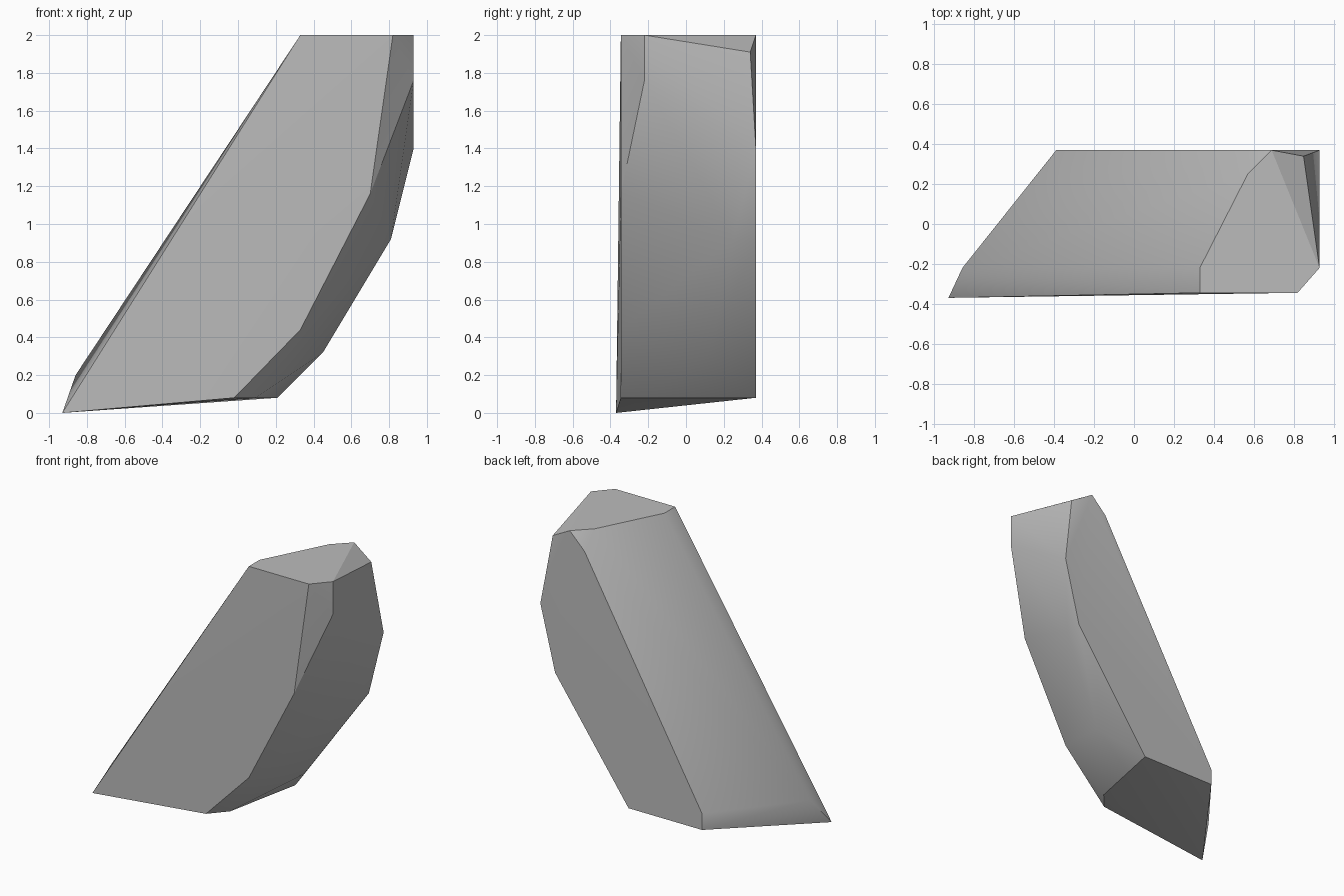
import bpy, bmesh, math

cube = bpy.data.objects.get("Cube")
if cube:
    bpy.data.objects.remove(cube, do_unlink=True)

# Stone colour
stone = bpy.data.materials.new("stone_grey")
stone.use_nodes = True
grey = (0.5, 0.5, 0.5, 1)
stone.diffuse_color = grey
stone.node_tree.nodes["Principled BSDF"].inputs["Base Color"].default_value = grey

# Corners of the slanted slab, as (x, z) outlines on planes of constant y
BACK, REAR, MID, FRONT = 0.37, 0.25, 0.13, -0.22
outlines = {
    BACK: [(-0.39, 0.08), (-0.39, 0.2), (0.57, 1.88), (0.69, 2.0),
           (0.93, 1.4), (0.81, 0.92), (0.21, 0.08)],
    REAR: [(0.57, 2.0), (0.81, 0.92)],
    MID: [(0.45, 0.32)],
    FRONT: [(-0.86, 0.2), (0.33, 2.0), (0.93, 2.0), (0.93, 1.76), (0.09, 0.08)],
}
corners = [(x, y, z) for y, outline in outlines.items() for x, z in outline]

# Front face leans slightly forward towards the low tip
front_outline = [(-0.93, 0.0), (0.33, 2.0), (0.82, 2.0), (0.70, 1.16),
                 (0.33, 0.44), (-0.02, 0.08)]
corners += [(x, -0.345 - 0.027 * max(0, -x), z) for x, z in front_outline]
corners.append((0.85, 0.34, 1.91))  # chipped top corner

# Wrap the corners into one convex rock
bm = bmesh.new()
for co in corners:
    bm.verts.new(co)
hull = bmesh.ops.convex_hull(bm, input=bm.verts[:])
loose = {v for v in hull["geom_interior"] + hull["geom_unused"]
         if isinstance(v, bmesh.types.BMVert)}
bmesh.ops.delete(bm, geom=list(loose), context="VERTS")
bmesh.ops.dissolve_limit(bm, angle_limit=math.radians(1.5),
                         verts=bm.verts[:], edges=bm.edges[:])
bmesh.ops.recalc_face_normals(bm, faces=bm.faces[:])
mesh = bpy.data.meshes.new("rock_slab")
bm.to_mesh(mesh)
bm.free()
mesh.materials.append(stone)

rock = bpy.data.objects.new("rock_slab", mesh)
bpy.context.collection.objects.link(rock)
bpy.ops.object.select_all(action="DESELECT")
rock.select_set(True)
bpy.context.view_layer.objects.active = rock
bpy.ops.object.shade_smooth_by_angle(angle=math.radians(30))
